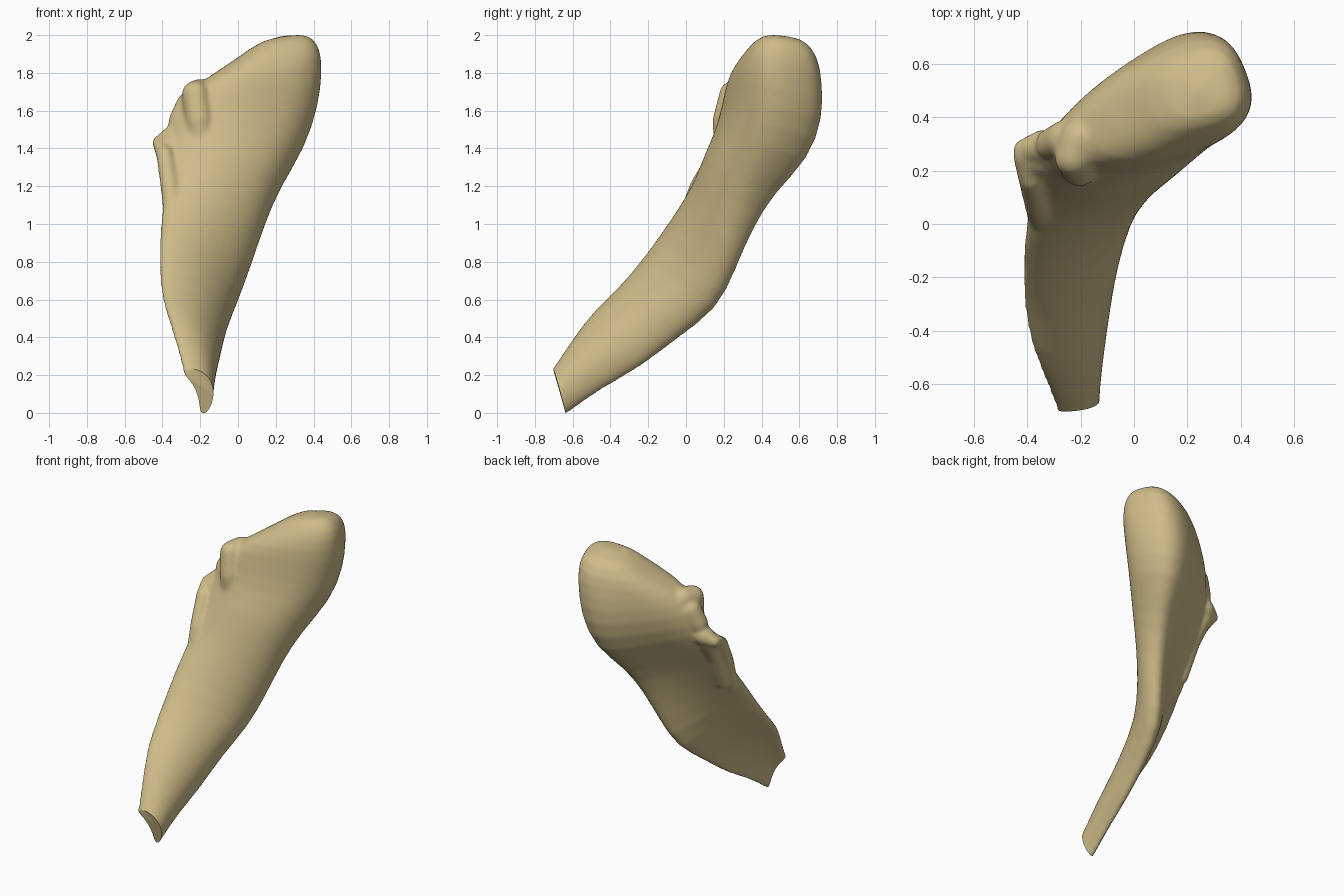
import bpy, bmesh, math
from mathutils import Vector, Matrix

if "Cube" in bpy.data.objects:
    bpy.data.objects.remove(bpy.data.objects["Cube"])

mat = bpy.data.materials.new("pale_tan")
mat.diffuse_color = (0.62, 0.50, 0.25, 1)
mat.use_nodes = True
mat.node_tree.nodes["Principled BSDF"].inputs["Base Color"].default_value = mat.diffuse_color

# Stations: left edge (x, y, z), right edge (x, y, z), left / right half thickness, bow
STATIONS = [
    (-.26, -.79, .11, -.185, -.75, -.09, .035, .045, .06),
    (-.285, -.70, .225, -.18, -.64, -.01, .035, .05, .055),
    (-.33, -.585, .40, -.16, -.45, .13, .045, .055, .07),
    (-.375, -.48, .54, -.13, -.24, .24, .055, .065, .08),
    (-.405, -.35, .65, -.10, -.05, .40, .06, .085, .08),
    (-.41, -.20, .83, -.035, .16, .55, .065, .105, .065),
    (-.405, -.05, 1.03, .05, .24, .76, .07, .115, .06),
    (-.38, .09, 1.20, .125, .31, .98, .08, .14, .06),
    (-.37, .19, 1.36, .21, .40, 1.18, .09, .18, .07),
    (-.35, .25, 1.50, .325, .56, 1.37, .10, .24, .055),
    (-.29, .28, 1.66, .395, .605, 1.60, .12, .265, .02),
    (-.18, .32, 1.77, .42, .585, 1.79, .14, .25, .0),
    (-.01, .43, 1.87, .425, .56, 1.93, .16, .20, -.01),
    (.13, .48, 1.985, .36, .53, 2.015, .11, .11, .0),
]
SIDES = 28


def spow(v, e):
    return math.copysign(abs(v) ** e, v)


bm = bmesh.new()

# Main shaft and head: bowed oval sections lofted from the lower end to the top
rings = []
for i, (ax, ay, az, bx, by, bz, ra, rb, bow) in enumerate(STATIONS):
    a, b = Vector((ax, ay, az)), Vector((bx, by, bz))
    t = i / (len(STATIONS) - 1)
    n = (b - a).cross(Vector((0, .6 - .5 * t, .8))).normalized()
    ex = .85 - .12 * t
    ring = []
    for k in range(SIDES):
        ang = 2 * math.pi * k / SIDES
        u, w = spow(math.cos(ang), ex), spow(math.sin(ang), ex)
        half = ra + (rb - ra) * max(0, (u + 1) / 2) ** .65
        p = (a + b) / 2 + (b - a) / 2 * u + n * (half * w + bow * (1 - u * u))
        ring.append(bm.verts.new(p))
    rings.append(ring)
for r0, r1 in zip(rings, rings[1:]):
    for k in range(SIDES):
        j = (k + 1) % SIDES
        bm.faces.new((r0[k], r0[j], r1[j], r1[k]))
bm.faces.new(rings[0][::-1])
bm.faces.new(rings[-1])


# Chains of overlapping balls form the ridge and the knobs
def ball_chain(points, steps=6):
    for p, q in zip(points, points[1:]):
        for s in range(steps + 1):
            x, y, z, r = (c + (d - c) * s / steps for c, d in zip(p, q))
            bmesh.ops.create_icosphere(bm, subdivisions=2, radius=r,
                                       matrix=Matrix.Translation((x, y, z)))


# Left ridge with its pointed tip, and the web joining it to the body
ball_chain([(-.345, -.01, 1.00, .05), (-.36, .07, 1.20, .055),
            (-.387, .17, 1.37, .052), (-.42, .255, 1.43, .038)], 10)
ball_chain([(-.33, .07, 1.05, .05), (-.335, .17, 1.28, .065), (-.35, .25, 1.41, .075)], 10)
ball_chain([(-.42, .28, 1.43, .038), (-.34, .29, 1.46, .07)])
# Upright knob on the front and the stepped bumps behind it
ball_chain([(-.19, .215, 1.39, .075), (-.205, .215, 1.55, .08), (-.225, .25, 1.685, .08)], 10)
ball_chain([(-.225, .25, 1.685, .08), (-.20, .32, 1.69, .085)])
ball_chain([(-.31, .30, 1.54, .065), (-.26, .32, 1.63, .075)])

bmesh.ops.recalc_face_normals(bm, faces=bm.faces)
me = bpy.data.meshes.new("bone_fragment")
bm.to_mesh(me)
bm.free()
bone = bpy.data.objects.new("bone_fragment", me)
bpy.context.collection.objects.link(bone)

# Fuse everything into one smooth skin
sub = bone.modifiers.new("round", 'SUBSURF')
sub.levels = sub.render_levels = 1
fuse = bone.modifiers.new("fuse", 'REMESH')
fuse.mode = 'VOXEL'
fuse.voxel_size = 0.012
soft = bone.modifiers.new("soften", 'SMOOTH')
soft.factor = 0.5
soft.iterations = 12

bpy.context.view_layer.objects.active = bone
bone.select_set(True)
for m in list(bone.modifiers):
    bpy.ops.object.modifier_apply(modifier=m.name)

# Clean flat cut across the lower end
bm = bmesh.new()
bm.from_mesh(bone.data)
res = bmesh.ops.bisect_plane(bm, geom=bm.verts[:] + bm.edges[:] + bm.faces[:],
                             plane_co=(-.28, -.70, .22), plane_no=(.03, -1, -.27),
                             clear_outer=True)
rim = [e for e in res["geom_cut"] if isinstance(e, bmesh.types.BMEdge)]
bmesh.ops.holes_fill(bm, edges=rim, sides=0)
bm.to_mesh(bone.data)
bm.free()

bone.data.materials.clear()
bone.data.materials.append(mat)
bpy.ops.object.shade_smooth_by_angle(angle=math.radians(50))
